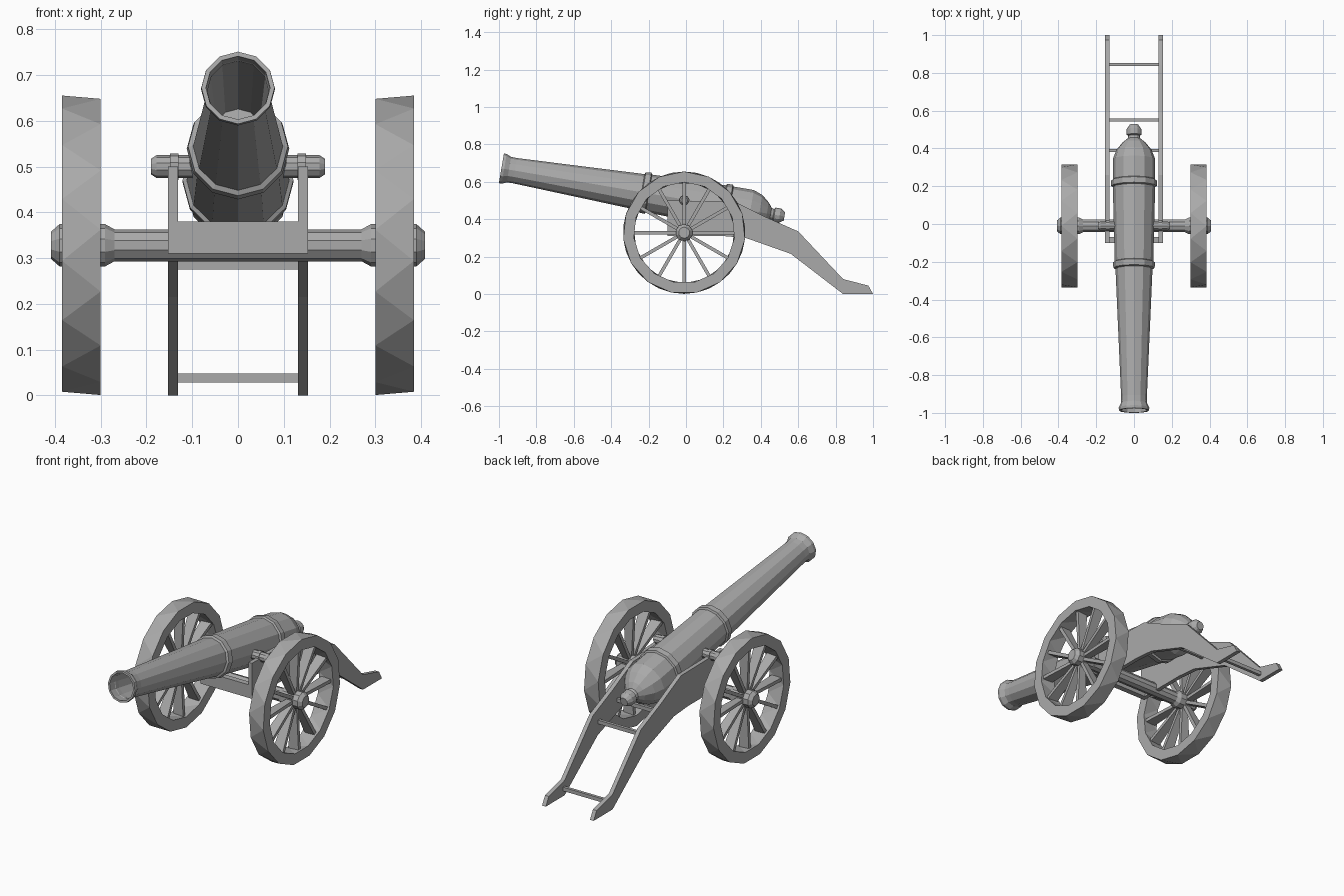
import bpy, bmesh
from math import pi, sin, cos, atan
from mathutils import Vector, Matrix

cube = bpy.data.objects.get("Cube")
if cube:
    bpy.data.objects.remove(cube, do_unlink=True)

# One grey metal for everything
GREY = (0.4, 0.4, 0.4, 1)
metal = bpy.data.materials.new("plain grey")
metal.use_nodes = True
metal.diffuse_color = GREY
metal.node_tree.nodes["Principled BSDF"].inputs["Base Color"].default_value = GREY


def finish(bm, name):
    bmesh.ops.remove_doubles(bm, verts=bm.verts, dist=1e-5)
    bmesh.ops.recalc_face_normals(bm, faces=bm.faces)
    mesh = bpy.data.meshes.new(name)
    bm.to_mesh(mesh)
    bm.free()
    mesh.materials.append(metal)
    obj = bpy.data.objects.new(name, mesh)
    bpy.context.collection.objects.link(obj)
    return obj


def lathe(name, profile, sides, origin, axis):
    """Spin (distance, radius) points round an axis lying off the z direction."""
    axis = Vector(axis).normalized()
    side = Vector((0, 0, 1)).cross(axis).normalized()
    up = axis.cross(side)
    bm = bmesh.new()
    rings = []
    for t, r in profile:
        rings.append([bm.verts.new(Vector(origin) + axis * t
                      + (up * cos(2 * pi * i / sides) + side * sin(2 * pi * i / sides)) * r)
                      for i in range(sides)])
    for a, b in zip(rings, rings[1:]):
        for i in range(sides):
            j = (i + 1) % sides
            bm.faces.new((a[i], a[j], b[j], b[i]))
    return finish(bm, name)


def box(name, size, loc):
    bm = bmesh.new()
    bmesh.ops.create_cube(bm, size=1, matrix=Matrix.Translation(loc) @ Matrix.Diagonal((*size, 1)))
    return finish(bm, name)


# Barrel with bore, two raised bands, rounded breech and knob
barrel = [(0.6, 0), (0.6, 0.055), (0, 0.07), (0, 0.08), (0.015, 0.081), (0.045, 0.067),
          (0.76, 0.098), (0.765, 0.109), (0.795, 0.112), (0.8, 0.102),
          (1.2, 0.112), (1.205, 0.121), (1.235, 0.121), (1.24, 0.112),
          (1.35, 0.112), (1.4, 0.093), (1.44, 0.06), (1.46, 0.034), (1.475, 0.03),
          (1.48, 0.039), (1.51, 0.039), (1.535, 0.022), (1.535, 0)]
tilt = atan(0.17)
lathe("barrel", barrel, 12, (0, -0.987, 0.672), (0, cos(tilt), -sin(tilt)))

# Axle, hubs and trunnions
MID_Y, WHEEL_Z = -0.01, 0.328
hub = [(0, 0.035), (0.27, 0.035), (0.29, 0.046), (0.39, 0.046), (0.408, 0.03), (0.408, 0)]
trunnion = [(0.07, 0), (0.07, 0.025), (0.13, 0.025), (0.13, 0.029), (0.148, 0.029),
            (0.148, 0.025), (0.178, 0.025), (0.19, 0.017), (0.19, 0)]
SIDES = [("left", 1), ("right", -1)]
for label, s in SIDES:
    lathe(label + "_axle_and_hub", hub, 10, (0, MID_Y, WHEEL_Z), (s, 0, 0))
    lathe(label + "_trunnion", trunnion, 10, (0, MID_Y, 0.5), (s, 0, 0))


def wheel_rim(name, s, n=15, outer=0.327, inner=0.27):
    """Rim whose inboard edge is turned by half a segment, giving triangular facets."""
    bm = bmesh.new()

    def ring(x, r, turn):
        return [bm.verts.new((s * x, MID_Y + r * sin(2 * pi * (i + turn) / n),
                              WHEEL_Z + r * cos(2 * pi * (i + turn) / n))) for i in range(n)]
    out_a, out_b = ring(0.384, outer, 0), ring(0.3, outer, 0.5)
    in_a, in_b = ring(0.384, inner, 0), ring(0.3, inner, 0.5)
    for i in range(n):
        j = (i + 1) % n
        for a, b in ((out_a, out_b), (in_a, in_b)):
            bm.faces.new((a[i], a[j], b[i]))
            bm.faces.new((a[j], b[j], b[i]))
        for a, b in ((out_a, in_a), (out_b, in_b)):
            bm.faces.new((a[i], a[j], b[j], b[i]))
    return finish(bm, name)


def spokes(name, s, count=12):
    """Thin blades that widen from hub to rim."""
    bm = bmesh.new()
    for k in range(count):
        made = bmesh.ops.create_cube(bm, size=1)["verts"]
        for v in made:
            far = v.co.z > 0
            v.co = Vector((v.co.x * (0.06 if far else 0.035), v.co.y * 0.018, 0.275 if far else 0.03))
        bmesh.ops.transform(bm, verts=made, matrix=Matrix.Translation((s * 0.342, MID_Y, WHEEL_Z))
                            @ Matrix.Rotation(2 * pi * k / count, 4, "X"))
    return finish(bm, name)


for label, s in SIDES:
    wheel_rim(label + "_wheel_rim", s)
    spokes(label + "_wheel_spokes", s)

# Carriage cheeks, running from the front post down to the trail foot
cheek = [(-0.1, 0.31), (-0.1, 0.5), (0.26, 0.495), (0.43, 0.41), (0.6, 0.335), (0.84, 0.08),
         (0.975, 0.045), (1, 0), (0.84, 0), (0.56, 0.215), (0.32, 0.3), (0.2, 0.31)]
for label, s in SIDES:
    bm = bmesh.new()
    face = bm.faces.new([bm.verts.new((s * 0.131, y, z)) for y, z in cheek])
    new = bmesh.ops.extrude_face_region(bm, geom=[face])["geom"]
    bmesh.ops.translate(bm, vec=(s * 0.022, 0, 0),
                        verts=[g for g in new if isinstance(g, bmesh.types.BMVert)])
    finish(bm, label + "_cheek")

# Cross pieces between the cheeks
box("front_crosspiece", (0.306, 0.03, 0.07), (0, -0.085, 0.345))
for name, y, z in (("upper_rung", 0.39, 0.34), ("middle_rung", 0.55, 0.285), ("lower_rung", 0.845, 0.038)):
    box(name, (0.27, 0.016, 0.02), (0, y, z))
